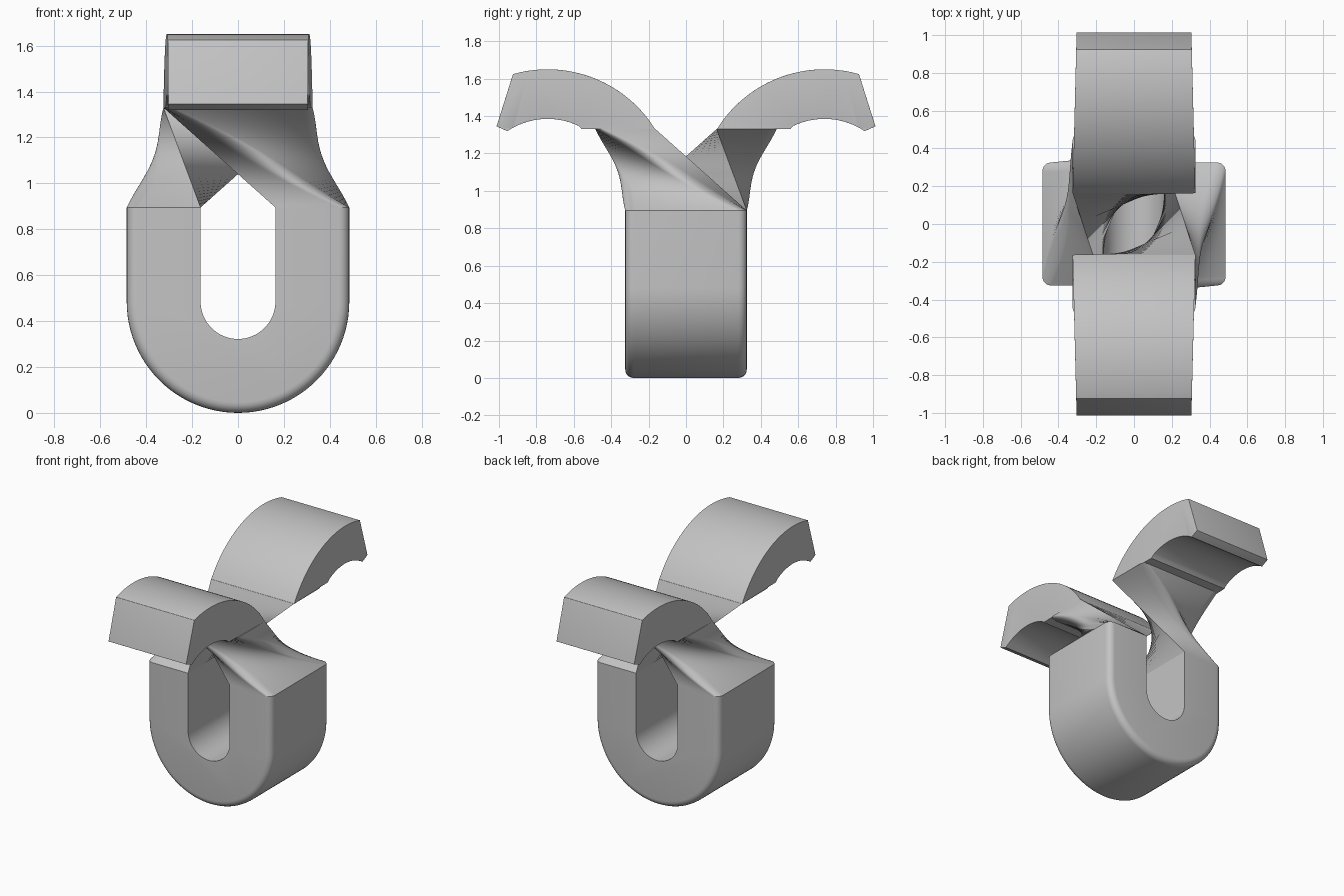
import bpy, bmesh
from math import sin, cos, pi, radians, sqrt
from mathutils import Matrix

if "Cube" in bpy.data.objects:
    bpy.data.objects.remove(bpy.data.objects["Cube"], do_unlink=True)

grey = bpy.data.materials.new("plain_grey")
grey.use_nodes = True
grey.diffuse_color = (0.55, 0.55, 0.55, 1)
grey.node_tree.nodes["Principled BSDF"].inputs["Base Color"].default_value = grey.diffuse_color

HALF_W = 0.485   # outer half width of the loop
HOLE = 0.163     # half width of the slot
DEPTH = 0.325    # half depth
LEG_TOP = 0.895
FIN_BASE = 1.33
ROUND = 0.045


def finish(bm, name, angle=0.0):
    bmesh.ops.recalc_face_normals(bm, faces=bm.faces)
    bm.transform(Matrix.Rotation(angle, 4, "Z"))
    mesh = bpy.data.meshes.new(name)
    bm.to_mesh(mesh)
    bm.free()
    mesh.materials.append(grey)
    ob = bpy.data.objects.new(name, mesh)
    bpy.context.collection.objects.link(ob)
    bpy.ops.object.select_all(action="DESELECT")
    ob.select_set(True)
    bpy.context.view_layer.objects.active = ob
    bpy.ops.object.shade_smooth_by_angle(angle=radians(35))
    return ob


def prism(points, shift):
    """Extrude a closed outline along a vector."""
    bm = bmesh.new()
    face = bm.faces.new([bm.verts.new(p) for p in points])
    out = bmesh.ops.extrude_face_region(bm, geom=[face], use_keep_orig=True)
    moved = [v for v in out["geom"] if isinstance(v, bmesh.types.BMVert)]
    bmesh.ops.translate(bm, verts=moved, vec=shift)
    bmesh.ops.recalc_face_normals(bm, faces=bm.faces)
    return bm


def round_edges(bm, edges, size):
    bmesh.ops.bevel(bm, geom=edges, offset=size, offset_type="OFFSET",
                    segments=5, profile=0.5, affect="EDGES", clamp_overlap=True)


# U-shaped lower loop
def u_arc(radius, steps):
    return [(radius * cos(pi + pi * i / steps), HALF_W + radius * sin(pi + pi * i / steps))
            for i in range(steps + 1)]


outline = [(-HALF_W, LEG_TOP)] + u_arc(HALF_W, 48) + [(HALF_W, LEG_TOP)]
outline += [(HOLE, LEG_TOP)] + u_arc(HOLE, 32)[::-1] + [(-HOLE, LEG_TOP)]
bm = prism([(x, -DEPTH, z) for x, z in outline], (0, 2 * DEPTH, 0))


def on_outside(v):
    x, z = v.co.x, v.co.z
    return sqrt(x * x + min(0, z - HALF_W) ** 2) > 0.4


rim = [e for e in bm.edges if all(on_outside(v) for v in e.verts)
       and abs(e.verts[0].co.y - e.verts[1].co.y) < 0.01]
round_edges(bm, rim, ROUND)
finish(bm, "lower_loop")


# Twisted arm: a leg section turning a quarter while it rises
def section(r, steps=8):
    pts = [(HOLE, DEPTH), (HOLE, -DEPTH)]
    for side, start in ((-1, -pi / 2), (1, 0)):
        for i in range(steps + 1):
            a = start + i / steps * pi / 2
            pts.append((HALF_W - r + r * cos(a), side * (DEPTH - r) + r * sin(a)))
    return pts


def twisted_arm(name, angle, steps=32):
    bm = bmesh.new()
    rings = []
    for k in range(steps + 1):
        t = k / steps
        z = LEG_TOP + t * (FIN_BASE - LEG_TOP)
        rings.append([bm.verts.new(((1 - t) * u + t * v, (1 - t) * v - t * u, z))
                      for u, v in section(ROUND + 0.08 * sin(pi * t))])
    for low, high in zip(rings, rings[1:]):
        for i in range(len(low)):
            j = (i + 1) % len(low)
            bm.faces.new((low[i], low[j], high[j], high[i]))
    bm.faces.new(rings[0][::-1])
    bm.faces.new(rings[-1])
    finish(bm, name, angle)


# Curved fin: crescent side profile, slightly narrower at the tip
def curved_fin(name, angle):
    mid, r_out, r_in = 0.74, 0.677, 0.385
    z_out, z_in = 1.65 - r_out, 1.385 - r_in
    steps = 28

    def arc(y0, y1, r, zc):
        ys = [y0 + (y1 - y0) * i / steps for i in range(steps + 1)]
        return [(y, zc + sqrt(r * r - (y - mid) ** 2)) for y in ys]

    side = arc(0.165, 0.925, r_out, z_out)
    side[0] = (0.165, FIN_BASE)
    side += [(1.013, 1.345)] + arc(0.955, 0.575, r_in, z_in) + [(0.555, FIN_BASE)]
    bm = prism([(-1, -y, z) for y, z in side], (2, 0, 0))
    for v in bm.verts:
        v.co.x *= 0.325 - 0.02 * (-v.co.y - 0.165) / 0.8
    bmesh.ops.recalc_face_normals(bm, faces=bm.faces)
    edges = [e for e in bm.edges if e.calc_face_angle(0) > radians(25)
             and max(v.co.z for v in e.verts) > FIN_BASE + 0.005]
    round_edges(bm, edges, 0.038)
    finish(bm, name, angle)


for label, turn in (("front", 0.0), ("back", pi)):
    twisted_arm(label + "_twisted_arm", turn)
    curved_fin(label + "_curved_fin", turn)
